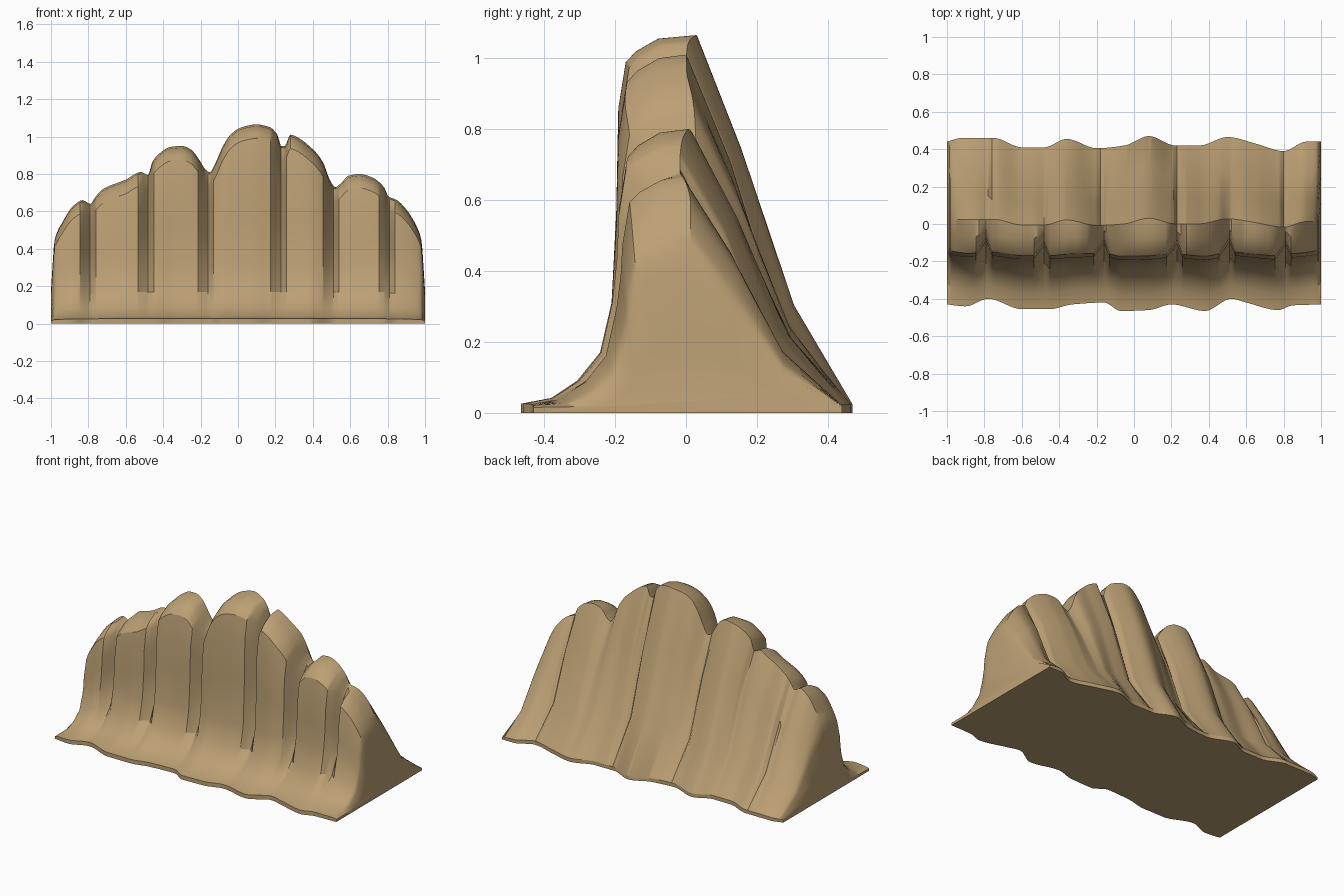
import bpy, bmesh, math

if "Cube" in bpy.data.objects:
    bpy.data.objects.remove(bpy.data.objects["Cube"])

# crest height along the length of the ridge
CREST = [(-1, .175), (-.98, .45), (-.94, .54), (-.88, .63), (-.83, .66), (-.79, .64), (-.76, .68),
         (-.72, .72), (-.6, .77), (-.52, .81), (-.48, .795), (-.46, .86), (-.42, .91), (-.36, .945),
         (-.3, .95), (-.25, .93), (-.21, .88), (-.17, .82), (-.15, .81), (-.12, .86), (-.08, .95),
         (-.04, 1.01), (.02, 1.05), (.1, 1.065), (.17, 1.05), (.21, 1.01), (.23, .95), (.25, .95),
         (.28, 1.01), (.32, .995), (.38, .95), (.43, .9), (.46, .85), (.49, .77), (.52, .73), (.55, .75),
         (.59, .79), (.65, .8), (.72, .78), (.78, .73), (.805, .68), (.85, .66), (.9, .61), (.95, .53),
         (.98, .45), (1, .175)]
# wavy outline of the foot, front and back
FRONT = [(-1, -.43), (-.9, -.44), (-.78, -.4), (-.6, -.455), (-.45, -.455), (-.33, -.43), (-.16, -.42),
         (-.07, -.465), (.08, -.46), (.2, -.43), (.38, -.465), (.52, -.4), (.6, -.42), (.77, -.46),
         (.85, -.435), (1, -.43)]
BACK = [(-1, .44), (-.92, .46), (-.75, .46), (-.6, .41), (-.48, .41), (-.36, .455), (-.2, .405),
        (-.05, .42), (.08, .47), (.22, .42), (.35, .42), (.5, .465), (.65, .43), (.8, .39), (.92, .44),
        (1, .44)]
CREASES = [-.79, -.48, -.16, .23, .51, .81]
BACK_CREASES = [-.76, -.18, .23, .8]


def curve(table, x):
    """Smooth value through the points of a table, without overshoot."""
    for i in range(len(table) - 1):
        (x0, a), (x1, b) = table[i], table[i + 1]
        if x <= x1:
            break

    def slope(k):
        if k <= 0 or k >= len(table) - 1:
            return (b - a) / (x1 - x0)
        l = (table[k][1] - table[k-1][1]) / (table[k][0] - table[k-1][0])
        r = (table[k+1][1] - table[k][1]) / (table[k+1][0] - table[k][0])
        return 2 * l * r / (l + r) if l * r > 0 else 0
    h = x1 - x0
    t = (x - x0) / h
    return (a * (1 + 2*t) * (1-t)**2 + h * slope(i) * t * (1-t)**2
            + b * t*t * (3 - 2*t) + h * slope(i + 1) * t*t * (t - 1))


def groove(x, centres, left, right):
    """Depth 0..1 of lopsided V grooves."""
    d = 0
    for c in centres:
        w = left if x < c else right
        d = max(d, 1 - abs(x - c) / w)
    return d


def section(x):
    H, yf, yb = curve(CREST, x), curve(FRONT, x), curve(BACK, x)
    s = min(1, H / .7)
    wf, wb = yf + .44, yb - .435
    g = .075 * groove(x, CREASES, .055, .03)
    end = .05 * (1 - s)
    rim = .012 + .014 * s
    low, lip = .31 * s, H - .2 * s
    # front face: y, z, groove weight, wave weight
    front = [(-.36, .042 * s, 0, .8), (-.29, .09 * s, .1, .7), (-.23, .17 * s, .4, .5),
             (-.2, low, .85, .4), (-.188, (low + lip) / 2, 1, .35), (-.183, lip, 1, .35),
             (-.163, H - .075 * s, 1, .35), (-.135, H - .045 * s, .9, .3), (-.075, H - .01 * s, .5, .2)]
    pts = [(yf, 0), (yf, rim)]
    for y, z, gw, ww in front:
        pts.append((y + gw * g + ww * wf + end, max(z, rim + .002)))
    # crest and sloping back
    b = .02 * groove(x, BACK_CREASES, .02, .02)
    yc = .01 + .6 * wb
    pts += [(yc, H), (yc + .125 - b, .7 * H), (.27 + wb - b, .285 * H), (yb, rim * .9), (yb, 0)]
    return pts


# sample positions: an even grid plus the exact table and groove positions
xs = {round(-1 + i / 70, 4) for i in range(141)} | {p[0] for p in CREST}
for c in CREASES:
    xs |= {round(c - .055, 4), c, round(c + .03, 4)}
for c in BACK_CREASES:
    xs |= {round(c - .02, 4), c, round(c + .02, 4)}
xs = sorted(xs)
xs = [x for i, x in enumerate(xs) if i == 0 or x - xs[i - 1] > .0015]

# ridge body: skin the cross-sections and close both ends
bm = bmesh.new()
rings = [[bm.verts.new((x, y, z)) for y, z in section(x)] for x in xs]
n = len(rings[0])
for a, b in zip(rings, rings[1:]):
    for i in range(n):
        j = (i + 1) % n
        bm.faces.new((a[i], a[j], b[j], b[i]))
bm.faces.new(rings[0])
bm.faces.new(rings[-1][::-1])
bmesh.ops.recalc_face_normals(bm, faces=bm.faces)
mesh = bpy.data.meshes.new("cliff_ridge")
bm.to_mesh(mesh)
bm.free()

ridge = bpy.data.objects.new("cliff_ridge", mesh)
bpy.context.collection.objects.link(ridge)
rock = bpy.data.materials.new("tan rock")
rock.diffuse_color = (.5, .35, .175, 1)
rock.use_nodes = True
rock.node_tree.nodes["Principled BSDF"].inputs["Base Color"].default_value = rock.diffuse_color
mesh.materials.append(rock)
bpy.context.view_layer.objects.active = ridge
ridge.select_set(True)
bpy.ops.object.shade_smooth_by_angle(angle=math.radians(30))
